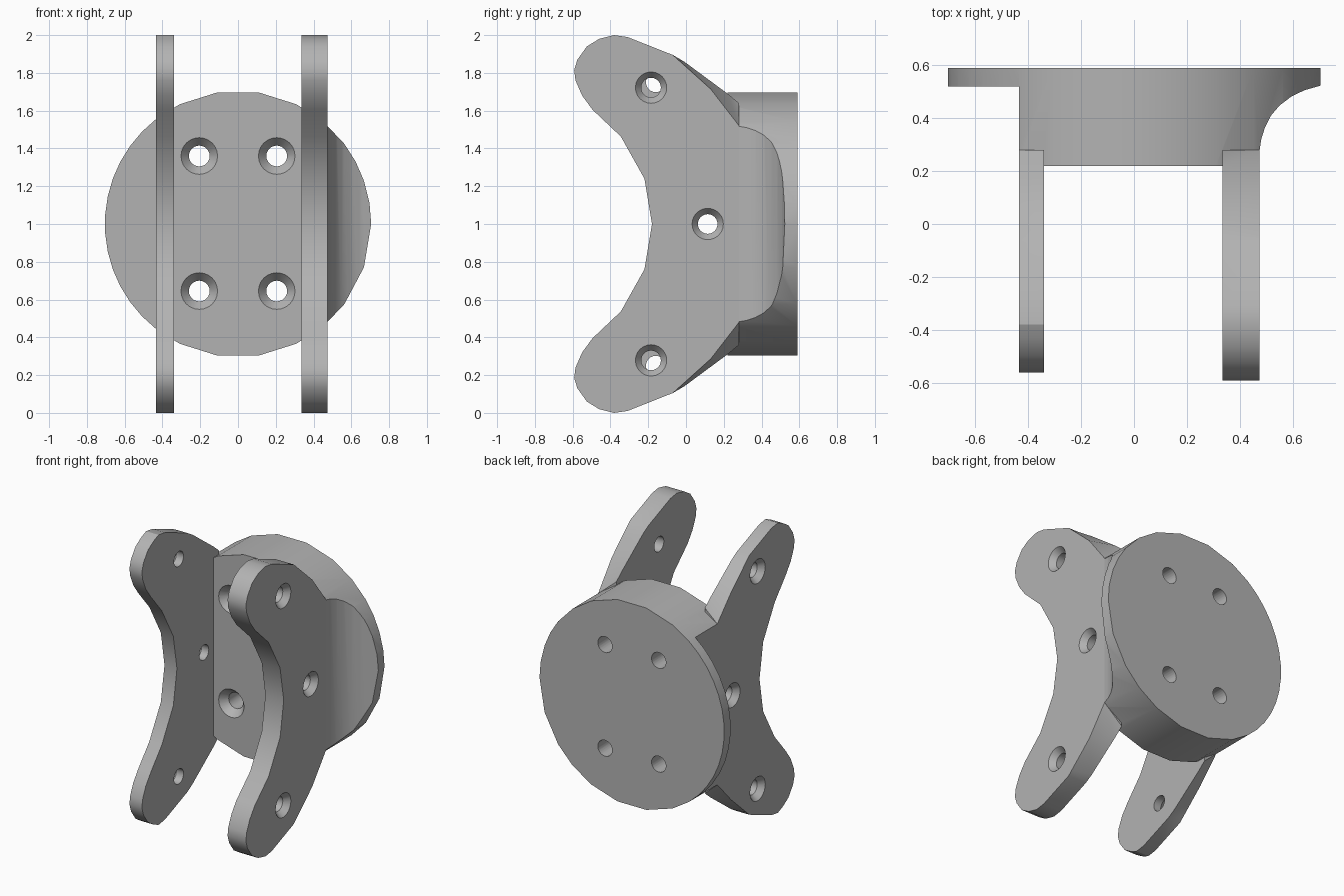
import bpy, bmesh, math

if "Cube" in bpy.data.objects:
    bpy.data.objects.remove(bpy.data.objects["Cube"])

grey = bpy.data.materials.new("plain grey")
grey.diffuse_color = (0.45, 0.45, 0.45, 1)
grey.use_nodes = True
grey.node_tree.nodes["Principled BSDF"].inputs["Base Color"].default_value = grey.diffuse_color
R, ZC = 0.705, 1.0            # base disc radius and centre height


def loft(name, rings):
    """Closed solid through equal-length rings of points, capped at both ends."""
    bm = bmesh.new()
    vs = [[bm.verts.new(p) for p in ring] for ring in rings]
    n = len(rings[0])
    for a, b in zip(vs, vs[1:]):
        for i in range(n):
            j = (i + 1) % n
            bm.faces.new((a[i], a[j], b[j], b[i]))
    bm.faces.new(vs[0])
    bm.faces.new(vs[-1])
    bmesh.ops.triangulate(bm, faces=[f for f in bm.faces if len(f.verts) == 4])
    bmesh.ops.recalc_face_normals(bm, faces=bm.faces)
    me = bpy.data.meshes.new(name)
    bm.to_mesh(me)
    bm.free()
    me.materials.append(grey)
    ob = bpy.data.objects.new(name, me)
    bpy.context.collection.objects.link(ob)
    return ob


def boolean(ob, cutter, op):
    mod = ob.modifiers.new(op, 'BOOLEAN')
    mod.operation, mod.solver, mod.object = op, 'EXACT', cutter
    bpy.context.view_layer.objects.active = ob
    bpy.ops.object.modifier_apply(modifier=mod.name)
    bpy.data.objects.remove(cutter)


def drill(ob, start, axis, direction, r_out, r_in, depth, length):
    """Countersunk through hole from start along axis (0 = x, 1 = y)."""
    rings = []
    for t, r in ((-0.02, r_out), (0, r_out), (depth, r_in), (length, r_in)):
        ring = []
        for i in range(24):
            a = math.tau * i / 24
            p = list(start)
            p[axis] += direction * t
            p[1 - axis] += r * math.cos(a)
            p[2] += r * math.sin(a)
            ring.append(p)
        rings.append(ring)
    boolean(ob, loft("hole_cutter", rings), 'DIFFERENCE')


# Round base: faceted disc, finer on the left rim
angles = [-64, -50, -37, -19, 0, 9, 19, 28, 37, 50, 64, 81, 99, 116, 128]
angles += list(range(136, 226, 8)) + [232, 244, 261, 279]


def disc_ring(y):
    return [(R * math.cos(math.radians(a)), y, ZC + R * math.sin(math.radians(a)))
            for a in angles]


base = loft("round_base", [disc_ring(0.22), disc_ring(0.59)])

# Side cuts: step and thin flange on the left, hollow curve on the right
section = [(-0.8, 0.7), (-0.8, 0.52), (-0.435, 0.52), (-0.435, 0.28), (-0.34, 0.28),
           (-0.34, 0.1), (0.335, 0.1), (0.335, 0.28), (0.475, 0.28), (0.481, 0.32),
           (0.495, 0.365), (0.518, 0.41), (0.55, 0.448), (0.595, 0.482),
           (0.645, 0.506), (0.705, 0.523), (0.8, 0.54), (0.8, 0.7)]
trim = loft("side_trim", [[(x, y, z) for x, y in section] for z in (0.1, 1.9)])
boolean(base, trim, 'INTERSECT')
for x in (-0.205, 0.205):
    for z in (0.645, 1.36):
        drill(base, (x, 0.22, z), 1, 1, 0.097, 0.055, 0.05, 0.4)


# Side plates: curved arms, bevelled where they meet the disc
def plate_ring(x, tip_shift, inner):
    half = [(-0.18, 0), (-0.22, 0.24), (-0.345, 0.463), (-0.495, 0.605), (-0.55, 0.68),
            (-0.585, 0.76), (-0.592, 0.815), (-0.575, 0.87), (-0.525, 0.94),
            (-0.46, 0.98), (-0.38, 1.0), (-0.31, 0.99), (-0.07, 0.895)]
    if inner:
        half += [(-0.01, 0.86), (0.22, 0.69), (0.28, 0.64)]
    else:
        half += [(-0.04, 0.868), (0.13, 0.715), (0.28, math.sqrt(R * R - x * x))]
    half = [(y + (tip_shift if y < -0.4 else 0), z) for y, z in half]
    full = half + [(y, -z) for y, z in reversed(half[1:])]
    return [(x, y, ZC + z) for y, z in full]


parts = [base]
for name, x_out, x_in, shift, hole_y, hole_z in (
        ("left_plate", -0.435, -0.34, 0.03, -0.16, 0.75),
        ("right_plate", 0.475, 0.335, 0.0, -0.185, 0.722)):
    plate = loft(name, [plate_ring(x_out, shift, False), plate_ring(x_in, shift, True)])
    inward = 1 if x_out < 0 else -1
    for y, z in ((hole_y, ZC + hole_z), (0.115, ZC), (hole_y, ZC - hole_z)):
        drill(plate, (x_out, y, z), 0, inward, 0.083, 0.052, 0.04, 0.2)
    parts.append(plate)

# Smooth the curved bands, keep the corners crisp
bpy.ops.object.select_all(action='DESELECT')
for ob in parts:
    ob.select_set(True)
bpy.context.view_layer.objects.active = base
bpy.ops.object.shade_smooth_by_angle(angle=math.radians(25))
